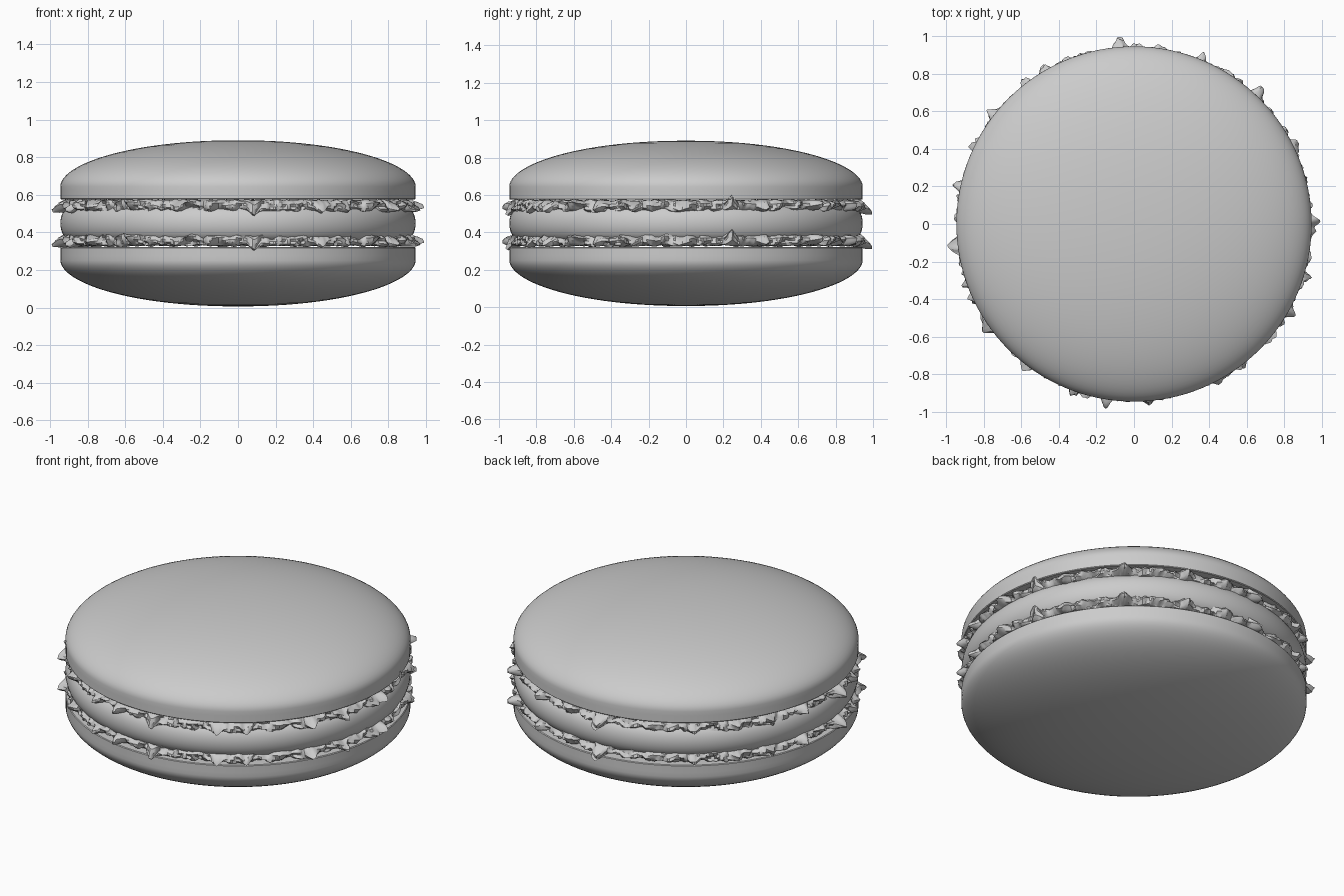
import bpy, bmesh, math, random
from math import sin, cos, pi, radians
from mathutils import Vector, noise

random.seed(4)
cube = bpy.data.objects.get("Cube")
if cube:
    bpy.data.objects.remove(cube)

mat = bpy.data.materials.new("plain_grey")
mat.use_nodes = True
GREY = (0.6, 0.6, 0.6, 1)
mat.diffuse_color = GREY
mat.node_tree.nodes["Principled BSDF"].inputs["Base Color"].default_value = GREY
MID = 0.448


def finish(bm, name, angle):
    bmesh.ops.recalc_face_normals(bm, faces=bm.faces)
    mesh = bpy.data.meshes.new(name)
    bm.to_mesh(mesh)
    bm.free()
    mesh.materials.append(mat)
    ob = bpy.data.objects.new(name, mesh)
    bpy.context.collection.objects.link(ob)
    bpy.ops.object.select_all(action='DESELECT')
    ob.select_set(True)
    bpy.context.view_layer.objects.active = ob
    bpy.ops.object.shade_smooth_by_angle(angle=radians(angle))
    return ob


def lathe(name, profile, steps=128):
    """Revolve (radius, height) points about z."""
    bm = bmesh.new()
    verts = [bm.verts.new((r, 0, z)) for r, z in profile]
    edges = [bm.edges.new(pair) for pair in zip(verts, verts[1:])]
    bmesh.ops.spin(bm, geom=verts + edges, cent=(0, 0, 0), axis=(0, 0, 1),
                   angle=2 * pi, steps=steps)
    bmesh.ops.remove_doubles(bm, verts=bm.verts, dist=0.0005)
    return finish(bm, name, 40)


# Domed biscuit shells, the lower one mirrored about the middle
R, DOME, RIM = 0.945, 0.645, 0.575
dome = []
for i in range(25):
    t = i / 24 * pi / 2
    dome.append((R * sin(t) ** 0.97, DOME + (0.89 - DOME) * cos(t) ** 1.05))
shell = dome + [(R, 0.62), (R, RIM + 0.004), (R - 0.004, RIM), (0, RIM)]
lathe("top_shell", shell)
lathe("bottom_shell", [(r, 2 * MID - z) for r, z in shell])

# Bulging filling
half = 0.1
bulge = [(0.845 + 0.1 * cos(a) ** 0.7, MID + half * sin(a))
         for a in (pi * (i / 16 - 0.5) * 0.999 for i in range(17))]
lathe("filling", [(0, MID - half)] + bulge + [(0, MID + half)])

# Larger crumbs on the frill: direction in degrees, reach, lift
CRUMBS = [(95, .09, -.04), (47, .08, 0), (142, .06, -.01), (168, .05, 0),
          (187, .07, -.02), (261, .08, 0), (250, .06, -.03), (343, .06, -.02),
          (31, .05, 0), (26, .05, -.02), (15, .03, .05), (215, .06, -.01),
          (308, .04, -.02), (298, .04, -.04), (1, .06, 0), (275, .03, -.05),
          (233, .04, 0), (119, .04, 0), (68, .05, 0), (200, .04, -.03),
          (330, .04, -.03), (155, .05, -.02), (128, .04, 0)]


def frill(name, height, around=620, section=14):
    """Crumbly ring: a tube roughened by noise, with pulled-out crumbs."""
    bm = bmesh.new()
    rings = []
    for i in range(around):
        a = 2 * pi * i / around
        ring = []
        for j in range(section):
            b = 2 * pi * j / section
            p = Vector((0.9 * cos(a), 0.9 * sin(a), 0.05 * sin(b)))
            p += Vector((cos(a), sin(a), 0)) * 0.04 * cos(b)
            rough = noise.noise(p * 19) + 0.5 * noise.noise(p * 43)
            drift = noise.noise(Vector((cos(a), sin(a), 3)) * 14)
            out = max(0, cos(b))
            swell = 1 + 0.35 * rough
            r = 0.9 + 0.037 * cos(b) * swell + 0.03 * out * rough
            z = 0.03 * sin(b) * swell + 0.016 * drift * out
            for deg, reach, lift in CRUMBS:
                gap = (a - radians(deg) + pi) % (2 * pi) - pi
                peak = max(0, 1 - abs(gap) / 0.042) * out ** 1.5
                r += reach * peak * 0.85
                z += lift * peak
            r = min(r, 0.998)
            ring.append(bm.verts.new((r * cos(a), r * sin(a), height + z)))
        rings.append(ring)
    for i in range(around):
        p, q = rings[i], rings[(i + 1) % around]
        for j in range(section):
            k = (j + 1) % section
            bm.faces.new((p[j], q[j], q[k], p[k]))
    return finish(bm, name, 35)


frill("upper_frill", 0.542)
frill("lower_frill", 0.358)
